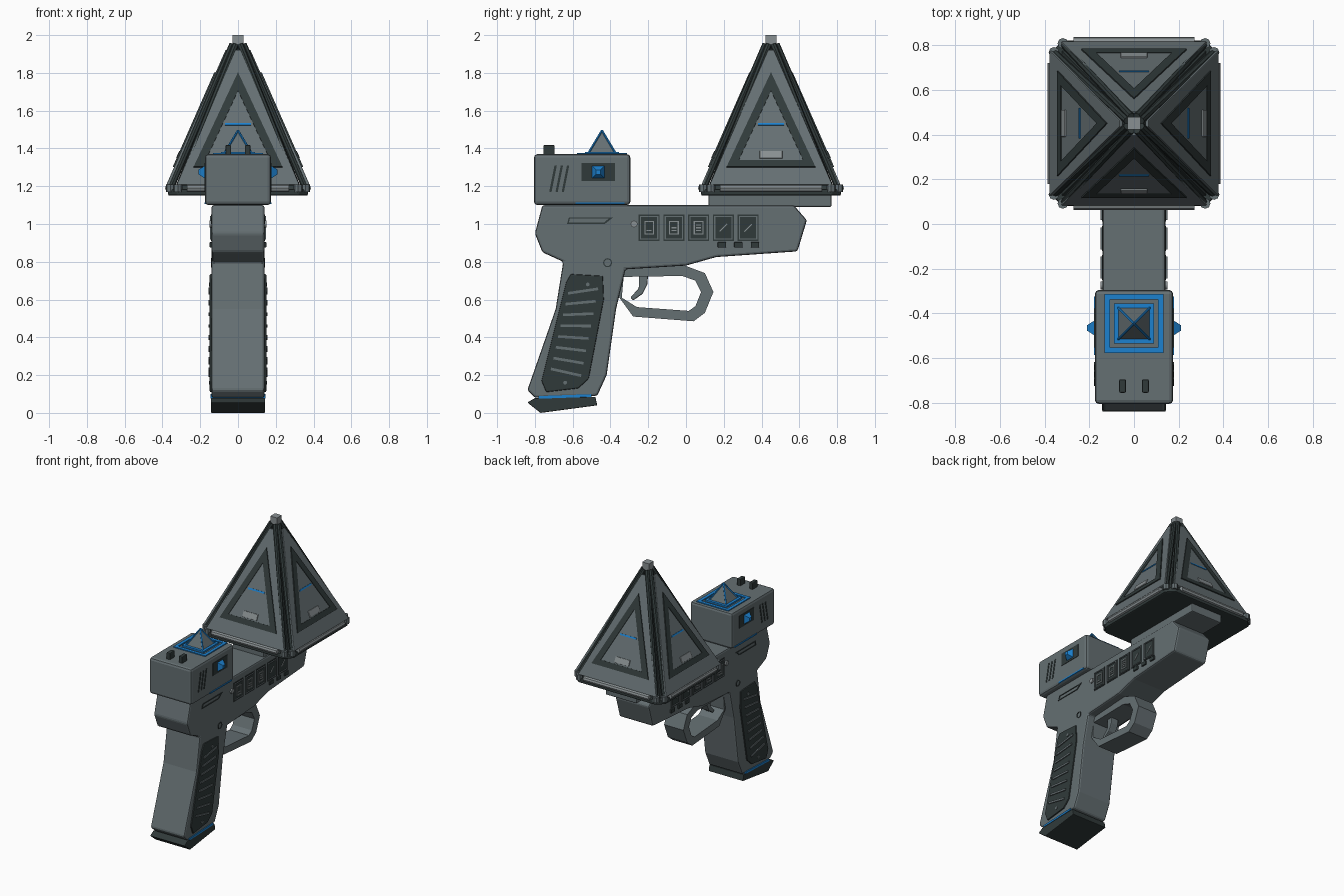
import bpy, bmesh, math
from mathutils import Matrix, Vector

cube = bpy.data.objects.get("Cube")
if cube:
    bpy.data.objects.remove(cube, do_unlink=True)


def material(name, rgb):
    m = bpy.data.materials.new(name)
    m.use_nodes = True
    m.diffuse_color = (*rgb, 1)
    m.node_tree.nodes["Principled BSDF"].inputs["Base Color"].default_value = (*rgb, 1)
    return m


GREY = material("gunmetal grey", (0.13, 0.16, 0.17))
DARK = material("dark grey", (0.03, 0.042, 0.042))
LIGHT = material("light grey", (0.25, 0.28, 0.29))
BLUE = material("blue", (0.012, 0.22, 0.62))


def finish(name, bm, mat, bevel=0, mirror=False, smooth=False):
    bmesh.ops.recalc_face_normals(bm, faces=bm.faces)
    me = bpy.data.meshes.new(name)
    bm.to_mesh(me)
    bm.free()
    me.materials.append(mat)
    ob = bpy.data.objects.new(name, me)
    bpy.context.collection.objects.link(ob)
    if bevel:
        b = ob.modifiers.new("bevel", "BEVEL")
        b.width, b.segments, b.limit_method = bevel, 2, "ANGLE"
        b.angle_limit = math.radians(35)
    if mirror:
        ob.modifiers.new("mirror", "MIRROR")
    if smooth:
        bpy.ops.object.select_all(action="DESELECT")
        ob.select_set(True)
        bpy.context.view_layer.objects.active = ob
        bpy.ops.object.shade_smooth_by_angle()
    return ob


def extrude(bm, pts, lo, hi, place):
    """Fill an outline and give it depth; place maps (u, v, depth) to a point."""
    f = bm.faces.new([bm.verts.new(place(u, v, lo)) for u, v in pts])
    top = bmesh.ops.extrude_face_region(bm, geom=[f])["geom"]
    shift = place(0, 0, hi) - place(0, 0, lo)
    bmesh.ops.translate(bm, vec=shift, verts=[v for v in top if isinstance(v, bmesh.types.BMVert)])


def side(u, v, d):
    return Vector((d, u, v))


def prism(name, pts, x0, x1, mat, bevel=0, mirror=False, place=side):
    bm = bmesh.new()
    extrude(bm, pts, x0, x1, place)
    return finish(name, bm, mat, bevel, mirror)


def rect(y, z, w, h):
    return [(y - w, z - h), (y + w, z - h), (y + w, z + h), (y - w, z + h)]


def slash(y0, z0, y1, z1, t):
    d = Vector((z0 - z1, y1 - y0)).normalized() * t
    return [(y0 + d.x, z0 + d.y), (y0 - d.x, z0 - d.y), (y1 - d.x, z1 - d.y), (y1 + d.x, z1 + d.y)]


def ngon(y, z, r, n=12):
    return [(y + r * math.cos(math.tau * i / n), z + r * math.sin(math.tau * i / n)) for i in range(n)]


def frame(name, outer, inner, lo, hi, mat, place=side, mirror=False):
    """Ring between two outlines with the same number of points."""
    bm = bmesh.new()
    rings = [[bm.verts.new(place(u, v, d)) for u, v in pts]
             for pts, d in ((outer, lo), (outer, hi), (inner, hi), (inner, lo))]
    n = len(outer)
    for k in range(4):
        a, b = rings[k], rings[(k + 1) % 4]
        for i in range(n):
            bm.faces.new((a[i], a[(i + 1) % n], b[(i + 1) % n], b[i]))
    return finish(name, bm, mat, mirror=mirror)


def rod(name, a, b, r, mat, n=8):
    a, b = Vector(a), Vector(b)
    m = Matrix.Translation((a + b) / 2) @ (b - a).to_track_quat("Z", "Y").to_matrix().to_4x4()
    bm = bmesh.new()
    bmesh.ops.create_cone(bm, cap_ends=True, segments=n, radius1=r, radius2=r, depth=(b - a).length, matrix=m)
    return finish(name, bm, mat, smooth=True)


def pyramid(name, centre, half, top, height, mat, rot=Matrix(), mirror=False):
    m = Matrix.Translation(centre) @ rot @ Matrix.Rotation(math.pi / 4, 4, "Z")
    bm = bmesh.new()
    bmesh.ops.create_cone(bm, cap_ends=True, segments=4, radius1=half * math.sqrt(2),
                          radius2=top * math.sqrt(2), depth=height, matrix=m)
    return finish(name, bm, mat, mirror=mirror)


# Body and grip
prism("body", [(-0.76, 1.10), (-0.80, 0.95), (-0.76, 0.85), (-0.65, 0.80), (-0.69, 0.55), (-0.84, 0.12),
               (-0.80, 0.08), (-0.47, 0.09), (-0.42, 0.20), (-0.37, 0.55), (-0.32, 0.76), (0.0, 0.78),
               (0.16, 0.825), (0.59, 0.855), (0.64, 1.02), (0.57, 1.10)], -0.14, 0.14, GREY, 0.012)
prism("grip_base", [(-0.84, 0.055), (-0.77, 0.0), (-0.47, 0.04), (-0.48, 0.085), (-0.80, 0.078)],
      -0.143, 0.143, DARK, 0.004)
prism("grip_base_stripe", slash(-0.78, 0.082, -0.50, 0.092, 0.007), -0.146, 0.146, BLUE)
prism("grip_panel", [(-0.61, 0.735), (-0.44, 0.725), (-0.435, 0.60), (-0.515, 0.18), (-0.57, 0.13),
                     (-0.74, 0.11), (-0.765, 0.17), (-0.635, 0.69)], 0.135, 0.15, DARK, 0.006, True)
for i in range(8):
    t = i / 7
    y, z, tilt = -0.545 - 0.09 * t, 0.645 - 0.43 * t, 0.012 - 0.03 * t
    prism("grip_ridge", slash(y - 0.08, z - tilt, y + 0.08, z + tilt, 0.007), 0.148, 0.157, GREY, 0, True)
for y, z in ((-0.52, 0.68), (-0.64, 0.16)):
    prism("grip_screw", ngon(y, z, 0.01), 0.148, 0.154, GREY, 0, True)

# Trigger and its guard
frame("trigger_guard",
      [(-0.36, 0.62), (-0.28, 0.51), (0.04, 0.485), (0.10, 0.53), (0.145, 0.64), (0.10, 0.74), (-0.02, 0.785), (-0.34, 0.77)],
      [(-0.34, 0.61), (-0.26, 0.56), (0.015, 0.54), (0.05, 0.565), (0.08, 0.64), (0.05, 0.70), (-0.02, 0.725), (-0.33, 0.72)],
      -0.08, 0.08, GREY)
prism("trigger", [(-0.25, 0.74), (-0.25, 0.66), (-0.295, 0.61), (-0.28, 0.595), (-0.23, 0.63), (-0.205, 0.68),
                  (-0.20, 0.74)], -0.03, 0.03, GREY, 0.006)

# Body side details
frame("side_slot", [(-0.63, 1.0), (-0.43, 1.0), (-0.385, 1.035), (-0.62, 1.035)],
      [(-0.62, 1.007), (-0.435, 1.007), (-0.41, 1.028), (-0.615, 1.028)], 0.13, 0.144, DARK, mirror=True)
frame("pivot_pin", ngon(-0.415, 0.795, 0.024), ngon(-0.415, 0.795, 0.018), 0.13, 0.144, DARK, mirror=True)
prism("indicator", ngon(-0.275, 1.0, 0.018), 0.135, 0.15, LIGHT, 0, True)
for i in range(5):
    y, z = -0.195 + 0.131 * i, 0.98
    prism("key_base", rect(y, z, 0.056, 0.07), 0.135, 0.143, DARK, 0, True)
    frame("key_frame", rect(y, z, 0.049, 0.063), rect(y, z, 0.042, 0.056), 0.14, 0.149, GREY, mirror=True)
    if i < 3:
        frame("key_mark", rect(y, z, 0.026, 0.036), rect(y, z, 0.02, 0.03), 0.14, 0.147, LIGHT, mirror=True)
        for k in range(i + 1):
            prism("key_bar", rect(y, z - 0.014 + 0.014 * k, 0.013, 0.003), 0.14, 0.147, LIGHT, 0, True)
    else:
        prism("key_slash", slash(y - 0.02, z - 0.02, y + 0.02, z + 0.02, 0.003), 0.14, 0.147, LIGHT, 0, True)
for y in (0.19, 0.277, 0.365):
    prism("small_button", rect(y, 0.89, 0.022, 0.014), 0.135, 0.15, DARK, 0.003, True)

# Rear housing
prism("housing", rect(-0.55, 1.235, 0.255, 0.135), -0.175, 0.175, GREY, 0.018)
prism("housing_stripe", rect(-0.455, 1.11, 0.13, 0.005), 0.17, 0.178, BLUE, 0, True)
prism("screen", rect(-0.465, 1.275, 0.088, 0.047), 0.17, 0.178, DARK, 0, True)
pyramid("screen_gem", (0.193, -0.465, 1.275), 0.034, 0.012, 0.034, BLUE,
        Matrix.Rotation(math.pi / 2, 4, "Y"), True)
for i in range(3):
    y = -0.70 + 0.033 * i
    prism("vent", slash(y - 0.018, 1.17, y + 0.01, 1.31, 0.006), 0.17, 0.178, DARK, 0, True)
prism("sight_post", rect(-0.725, 1.39, 0.03, 0.028), 0.036, 0.066, DARK, 0.006, True)


def flat(u, v, d):
    return Vector((u, v, d))


# Small crystal on the housing
CY = -0.445
frame("crystal_outer_border", rect(0, CY, 0.132, 0.132), rect(0, CY, 0.108, 0.108), 1.36, 1.377, BLUE, flat)
frame("crystal_inner_border", rect(0, CY, 0.09, 0.09), rect(0, CY, 0.07, 0.07), 1.36, 1.382, BLUE, flat)
pyramid("crystal", (0, CY, 1.43), 0.075, 0.002, 0.13, GREY)
for sx in (1, -1):
    for sy in (1, -1):
        rod("crystal_edge", (0.075 * sx, CY + 0.075 * sy, 1.37), (0, CY, 1.495), 0.006, BLUE, 6)

# Large pyramid: mount, base and core
PY = 0.45
prism("pyramid_mount", rect(0.445, 1.125, 0.325, 0.035), -0.13, 0.13, GREY, 0.008)
octagon = [(sx * a, PY + sy * b) for sx, sy, a, b in (
    (1, 1, 0.37, 0.32), (1, 1, 0.32, 0.37), (-1, 1, 0.32, 0.37), (-1, 1, 0.37, 0.32),
    (-1, -1, 0.37, 0.32), (-1, -1, 0.32, 0.37), (1, -1, 0.32, 0.37), (1, -1, 0.37, 0.32))]
prism("pyramid_base", octagon, 1.15, 1.185, DARK, 0.008, place=flat)
pyramid("pyramid_core", (0, PY, 1.56), 0.325, 0.01, 0.76, DARK)
pyramid("pyramid_tip", (0, PY, 1.97), 0.028, 0.028, 0.06, LIGHT)

# Four pyramid faces
rise, run = 0.74, 0.325
length = math.hypot(rise, run)
for q in range(4):
    turn = Matrix.Rotation(q * math.pi / 2, 3, "Z")
    gap = 0.012 if q % 2 else 0

    def slope(u, v, d):
        out = 0.35 - v * run / length + (d + gap) * rise / length
        return turn @ Vector((u, -out, 1.19 + v * rise / length + d * run / length)) + Vector((0, PY, 0))

    def spin(x, y, z):
        return turn @ Vector((x, y, z)) + Vector((0, PY, 0))

    prism("face_panel", [(-0.325, 0.01), (0.325, 0.01), (0.015, 0.79), (-0.015, 0.79)], 0.008, 0.024,
          GREY, 0.004, place=slope)
    frame("face_border", [(-0.235, 0.11), (0.235, 0.11), (0, 0.657)],
          [(-0.17, 0.15), (0.17, 0.15), (0, 0.55)], 0.02, 0.031, DARK, slope)
    prism("face_inset", [(-0.17, 0.15), (0.17, 0.15), (0, 0.55)], 0.02, 0.027, GREY, place=slope)
    prism("face_tab", rect(0, 0.18, 0.06, 0.022), 0.02, 0.034, LIGHT, 0.003, place=slope)
    prism("face_line", rect(0, 0.356, 0.068, 0.006), 0.02, 0.031, BLUE, place=slope)
    rod("base_tube", spin(-0.27, -0.367, 1.19), spin(0.27, -0.367, 1.19), 0.02, LIGHT)
    # Twin corner bars with end caps
    for a, b, c, d in ((0.358, 0.318, 0.03, 0.012), (0.318, 0.358, 0.012, 0.03)):
        foot, top = spin(a, b, 1.185), spin(c, d, 1.95)
        rod("corner_bar", foot, top, 0.017, DARK)
        rod("corner_cap", foot - Vector((0, 0, 0.015)), foot + Vector((0, 0, 0.025)), 0.024, GREY)
